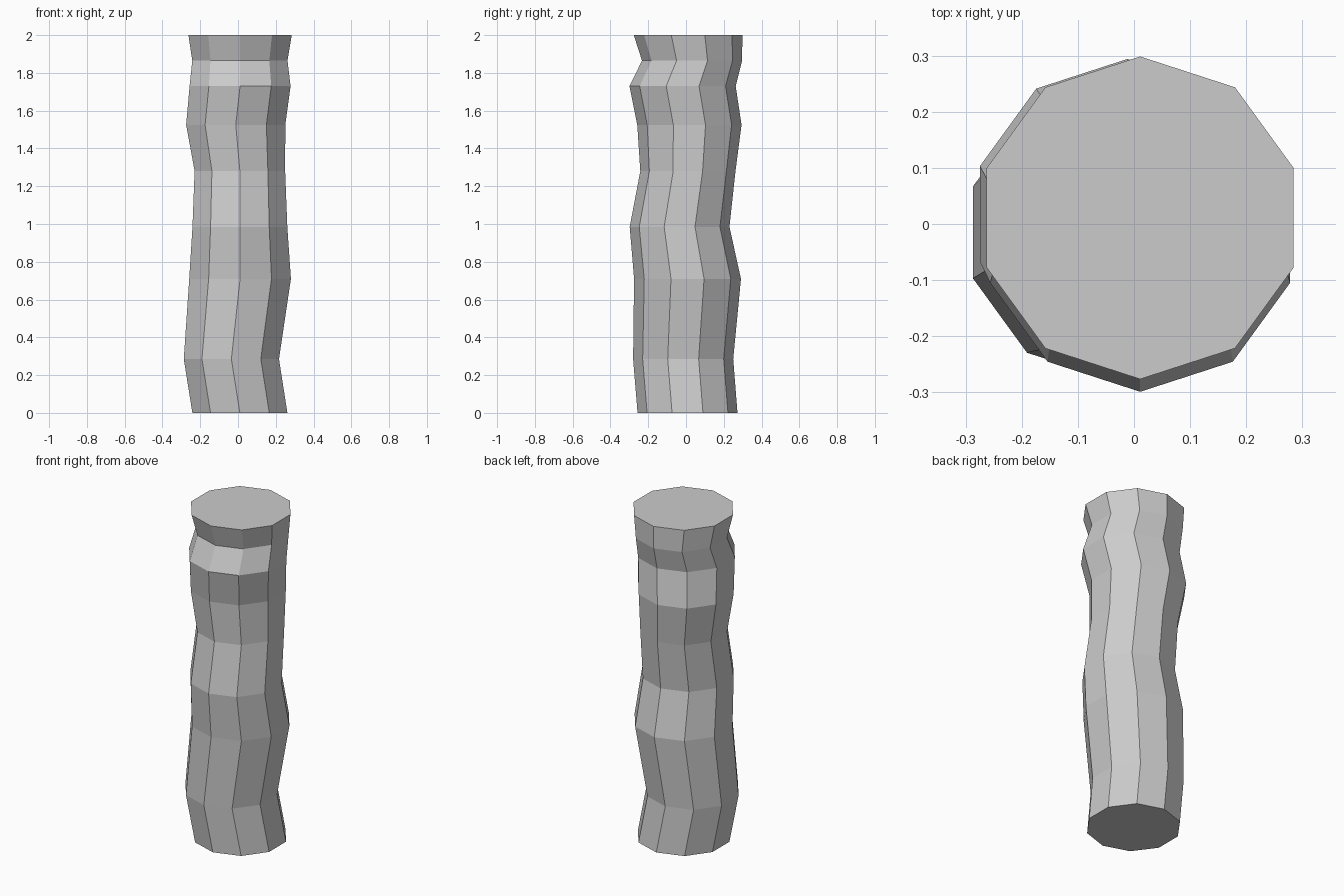
import bpy, bmesh, math

if "Cube" in bpy.data.objects:
    bpy.data.objects.remove(bpy.data.objects["Cube"])

SIDES = 10
# Stacked rings: height, centre x, centre y, radius
RINGS = [
    (0.00, 0.010, 0.008, 0.2645),
    (0.285, -0.035, -0.015, 0.265),
    (0.71, 0.011, 0.008, 0.283),
    (0.985, 0.010, -0.034, 0.264),
    (1.28, 0.010, 0.010, 0.252),
    (1.525, -0.012, 0.018, 0.276),
    (1.73, 0.011, -0.018, 0.281),
    (1.865, 0.010, 0.032, 0.265),
    (2.00, 0.011, 0.011, 0.2875),
]

# Crooked log: lofted decagons, a corner pointing to +y
bm = bmesh.new()
loops = []
for z, cx, cy, r in RINGS:
    angles = [math.pi / 2 + math.tau * i / SIDES for i in range(SIDES)]
    loops.append([bm.verts.new((cx + r * math.cos(a), cy + r * math.sin(a), z)) for a in angles])
for low, high in zip(loops, loops[1:]):
    for i in range(SIDES):
        j = (i + 1) % SIDES
        bm.faces.new((low[i], low[j], high[j], high[i]))

# End caps
bm.faces.new(loops[0][::-1])
bm.faces.new(loops[-1])

mesh = bpy.data.meshes.new("log")
bm.to_mesh(mesh)
bm.free()
bpy.context.collection.objects.link(bpy.data.objects.new("log", mesh))
